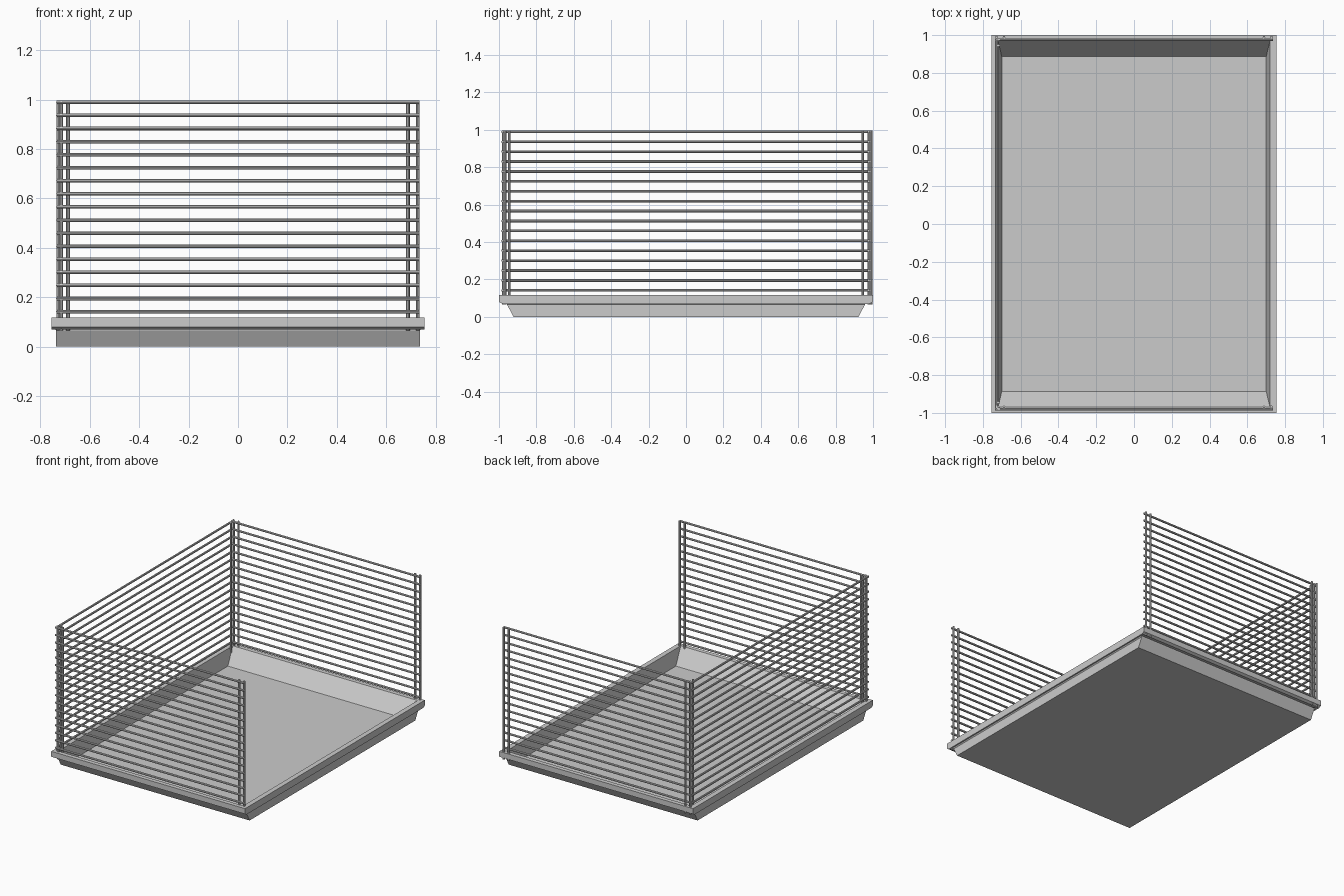
import bpy, bmesh
from mathutils import Vector

if "Cube" in bpy.data.objects:
    bpy.data.objects.remove(bpy.data.objects["Cube"], do_unlink=True)

ROD_R = 0.0072
BARS = 17
BAR_LOW, BAR_HIGH = 0.142, 0.989
POST_LOW, POST_HIGH = 0.066, 0.997


def finish(bm, name):
    bmesh.ops.recalc_face_normals(bm, faces=bm.faces)
    mesh = bpy.data.meshes.new(name)
    bm.to_mesh(mesh)
    bm.free()
    obj = bpy.data.objects.new(name, mesh)
    bpy.context.collection.objects.link(obj)
    return obj


def add_rod(bm, start, end):
    start, end = Vector(start), Vector(end)
    axis = end - start
    turn = axis.to_track_quat('Z', 'Y').to_matrix().to_4x4()
    turn.translation = (start + end) / 2
    bmesh.ops.create_cone(bm, cap_ends=True, segments=8, radius1=ROD_R,
                          radius2=ROD_R, depth=axis.length, matrix=turn)


def smooth(obj):
    bpy.ops.object.select_all(action='DESELECT')
    obj.select_set(True)
    bpy.context.view_layer.objects.active = obj
    bpy.ops.object.shade_smooth_by_angle()


# Tray: rectangular rings (half width, half length, height) from underside to inner floor
def build_tray():
    rings = [(0.736, 0.922, 0), (0.736, 0.957, 0.066), (0.742, 0.957, 0.073),
             (0.755, 0.982, 0.07), (0.755, 1.0, 0.08), (0.755, 1.0, 0.118),
             (0.72, 0.97, 0.118), (0.70, 0.887, 0.012)]
    bm = bmesh.new()
    loops = [[bm.verts.new((sx * w, sy * l, z))
              for sx, sy in ((-1, -1), (1, -1), (1, 1), (-1, 1))]
             for w, l, z in rings]
    for low, high in zip(loops, loops[1:]):
        for i in range(4):
            j = (i + 1) % 4
            bm.faces.new((low[i], low[j], high[j], high[i]))
    bm.faces.new(loops[0])
    bm.faces.new(loops[-1])
    finish(bm, "tray")


# Wire panel: stacked horizontal bars with a pair of posts at each end
def build_panel(name, along_x, bar_pos, post_pos, half, post_offsets):
    def point(along, across, z):
        return (along, across, z) if along_x else (across, along, z)

    bm = bmesh.new()
    for i in range(BARS):
        z = BAR_LOW + (BAR_HIGH - BAR_LOW) * i / (BARS - 1)
        add_rod(bm, point(-half, bar_pos, z), point(half, bar_pos, z))
    for offset in post_offsets:
        for side in (-1, 1):
            add_rod(bm, point(side * offset, post_pos, POST_LOW),
                    point(side * offset, post_pos, POST_HIGH))
    smooth(finish(bm, name))


build_tray()
build_panel("front_wire_panel", True, -0.981, -0.968, 0.735, (0.727, 0.688))
build_panel("back_wire_panel", True, 0.976, 0.989, 0.735, (0.727, 0.688))
build_panel("right_wire_panel", False, -0.729, -0.716, 0.982, (0.977, 0.945))
